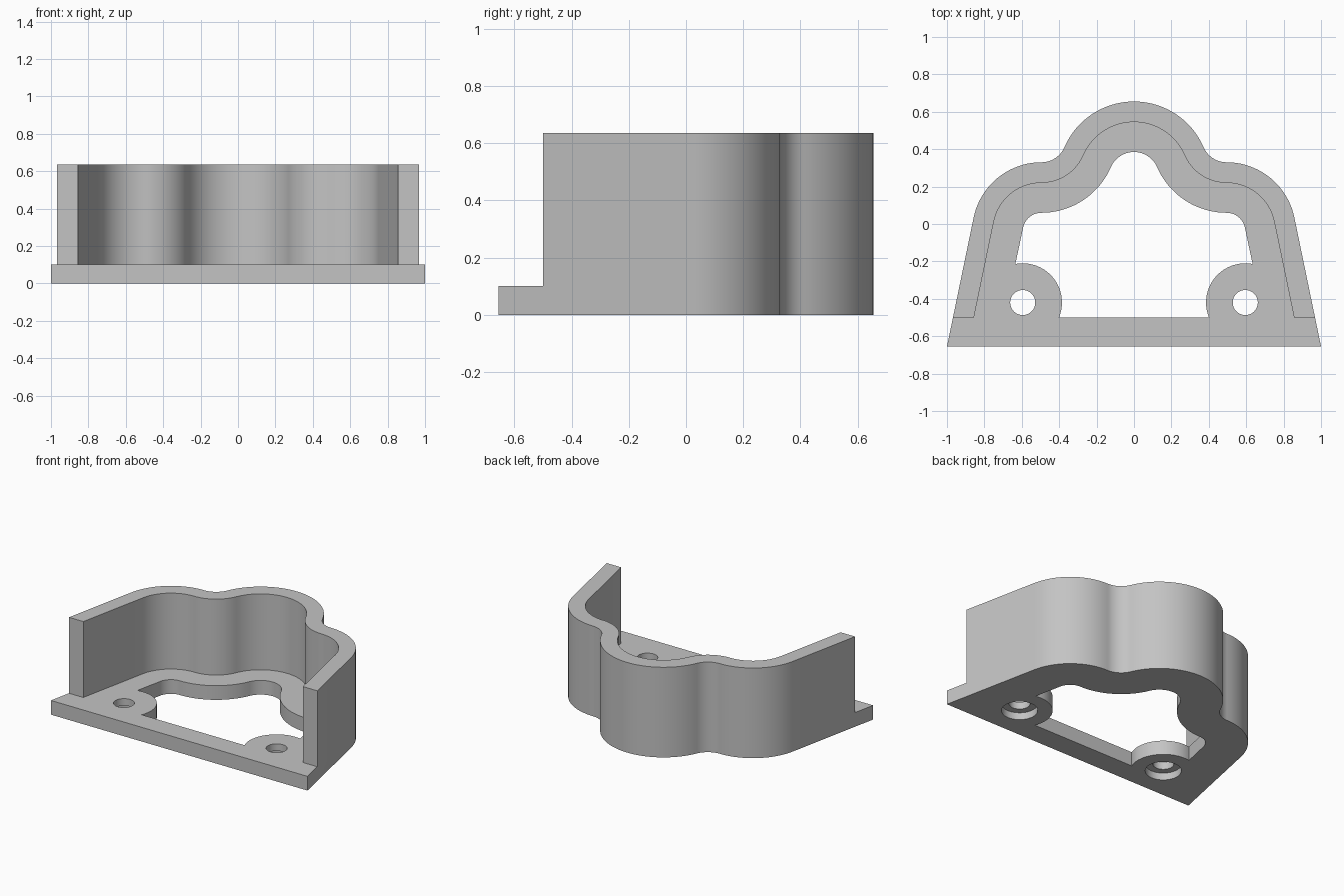
import bpy, bmesh
from math import sin, cos, atan2, asin, sqrt, radians, pi

if "Cube" in bpy.data.objects:
    bpy.data.objects.remove(bpy.data.objects["Cube"])

FRONT, LEDGE, BASE_H, TOP = -0.655, -0.5, 0.1, 0.635
MAIN_Y, MAIN_R = 0.25, 0.405            # rear centre lobe
SIDE_X, SIDE_Y, SIDE_R = 0.495, -0.04, 0.37   # side lobes
SLANT = atan2(0.14, 0.685)              # lean of the straight sides
HOLE_X, HOLE_Y, BOSS_R = 0.595, -0.42, 0.21

grey = bpy.data.materials.new("plain grey")
grey.use_nodes = True
colour = (0.55, 0.55, 0.55, 1)
grey.diffuse_color = colour
grey.node_tree.nodes["Principled BSDF"].inputs["Base Color"].default_value = colour


def arc(cx, cy, r, a, b, n=20):
    return [(cx + r * cos(a + (b - a) * i / n), cy + r * sin(a + (b - a) * i / n))
            for i in range(n + 1)]


def half_profile(inset):
    """Right-hand half of the lobed outline, from the rear apex to the straight side."""
    # concave fillet touching the centre lobe and the top of the side lobe
    rise = SIDE_Y + SIDE_R - MAIN_Y
    fillet = (SIDE_X ** 2 + rise ** 2 - MAIN_R ** 2) / (2 * (MAIN_R - rise))
    fy = SIDE_Y + SIDE_R + fillet
    a = atan2(fy - MAIN_Y, SIDE_X)
    pts = arc(0, MAIN_Y, MAIN_R - inset, pi / 2, a)
    pts += arc(SIDE_X, fy, fillet + inset, a + pi, 1.5 * pi)[1:]
    pts += arc(SIDE_X, SIDE_Y, SIDE_R - inset, pi / 2, SLANT)[1:]
    return pts


def side_point(inset, y):
    """Point at height y on the straight side."""
    d = cos(SLANT) + sin(SLANT) * FRONT - inset
    return ((d - sin(SLANT) * y) / cos(SLANT), y)


def prism(name, pts, z0, z1):
    bm = bmesh.new()
    face = bm.faces.new([bm.verts.new((x, y, z0)) for x, y in pts])
    top = bmesh.ops.extrude_face_region(bm, geom=[face])
    bmesh.ops.translate(bm, vec=(0, 0, z1 - z0),
                        verts=[v for v in top["geom"] if isinstance(v, bmesh.types.BMVert)])
    bmesh.ops.recalc_face_normals(bm, faces=bm.faces)
    mesh = bpy.data.meshes.new(name)
    bm.to_mesh(mesh)
    bm.free()
    mesh.materials.append(grey)
    ob = bpy.data.objects.new(name, mesh)
    bpy.context.collection.objects.link(ob)
    return ob


def mirrored(half):
    """Close a half outline that starts on the centre line."""
    return half + [(-x, y) for x, y in reversed(half[1:])]


# Solid body
body = prism("bracket_body", mirrored(half_profile(0) + [side_point(0, FRONT)]), 0, TOP)

# Space inside the wall, open at the front above the base
cavity = half_profile(0.11) + [side_point(0.11, LEDGE), (1.2, LEDGE), (1.2, -0.8)]
cutters = [prism("cavity_cutter", mirrored(cavity), BASE_H, 1)]

# Opening through the base, going round the two screw bosses
corner = side_point(0.27, HOLE_Y + BOSS_R - 0.004)
start = atan2(corner[1] - HOLE_Y, corner[0] - HOLE_X)
opening = half_profile(0.27) + [corner]
opening += arc(HOLE_X, HOLE_Y, BOSS_R, start, pi - asin((LEDGE - HOLE_Y) / BOSS_R))[1:]
cutters.append(prism("opening_cutter", mirrored(opening), -0.1, 0.3))

# Screw holes, recessed from below
for side, sx in (("left", 1), ("right", -1)):
    for part, r, z1 in (("hole", 0.067, 0.3), ("recess", 0.115, 0.05)):
        ring = arc(sx * HOLE_X, HOLE_Y, r, 0, 2 * pi, 48)[:-1]
        cutters.append(prism(f"{side}_{part}_cutter", ring, -0.1, z1))

for c in cutters:
    c.hide_render = True
    mod = body.modifiers.new(c.name, "BOOLEAN")
    mod.operation, mod.solver, mod.object = "DIFFERENCE", "EXACT", c

# Apply the cuts and discard the cutters
bpy.context.view_layer.objects.active = body
body.select_set(True)
for mod in list(body.modifiers):
    bpy.ops.object.modifier_apply(modifier=mod.name)
for c in cutters:
    bpy.data.objects.remove(c)
bpy.ops.object.shade_smooth_by_angle(angle=radians(30))
